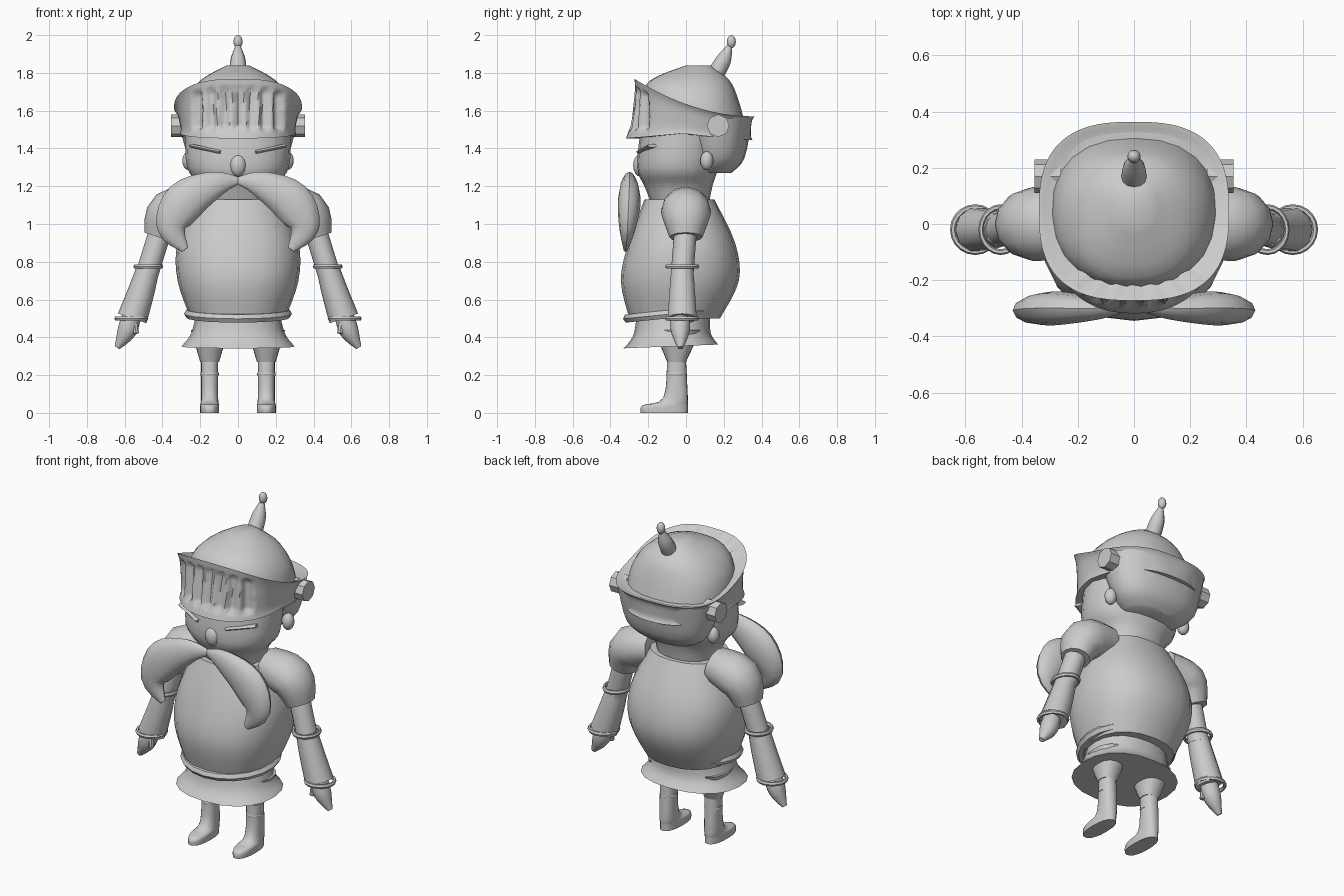
import bpy, bmesh, math
from mathutils import Vector

if "Cube" in bpy.data.objects:
    bpy.data.objects.remove(bpy.data.objects["Cube"], do_unlink=True)

grey = bpy.data.materials.new("plain_grey")
grey.use_nodes = True
grey.diffuse_color = (.6, .6, .6, 1)
grey.node_tree.nodes["Principled BSDF"].inputs["Base Color"].default_value = grey.diffuse_color


def finish(part, name, angle=40):
    """Name, colour and smooth one part."""
    part.name = part.data.name = name
    part.data.materials.append(grey)
    bpy.ops.object.select_all(action='DESELECT')
    part.select_set(True)
    bpy.context.view_layer.objects.active = part
    bpy.ops.object.shade_smooth_by_angle(angle=math.radians(angle))


def skin(name, rings, angle=40):
    """Join closed rings of points into one capped part."""
    bm = bmesh.new()
    loops = [[bm.verts.new(point) for point in ring] for ring in rings]
    for here, above in zip(loops, loops[1:]):
        for i in range(len(here)):
            bm.faces.new((here[i - 1], here[i], above[i], above[i - 1]))
    bm.faces.new(loops[0])
    bm.faces.new(loops[-1])
    bmesh.ops.recalc_face_normals(bm, faces=bm.faces)
    mesh = bpy.data.meshes.new(name)
    bm.to_mesh(mesh)
    bm.free()
    part = bpy.data.objects.new(name, mesh)
    bpy.context.collection.objects.link(part)
    finish(part, name, angle)


def flow(keys, steps=4):
    """Fill in a smooth curve through a few key rows."""
    keys = [Vector(key) for key in keys]
    keys = [keys[0]] + keys + [keys[-1]]
    rows = []
    for before, start, end, after in zip(keys, keys[1:], keys[2:], keys[3:]):
        for step in range(steps):
            t = step / steps
            leave, arrive = (end - before) / 2, (after - start) / 2
            bend = 3 * (end - start) - 2 * leave - arrive
            twist = 2 * (start - end) + leave + arrive
            rows.append(start + t * (leave + t * (bend + t * twist)))
    return rows + [keys[-1]]


def outline(half_width, front, back, sides, power, center=0):
    """Rounded-square outline starting at the front."""
    points = []
    for i in range(sides):
        angle = math.tau * i / sides
        across, along = math.sin(angle), -math.cos(angle)
        x = math.copysign(abs(across) ** (2 / power), across) * half_width
        y = math.copysign(abs(along) ** (2 / power), along) * (back - front) / 2
        points.append((center + x, (front + back) / 2 + y))
    return points


def loft(name, keys, sides=20, power=2.3, center=0, tilt=0):
    """Stack outlines through keys of height, half width, front and back."""
    skin(name, [[(x, y, z + tilt * y) for x, y in outline(width, front, back, sides, power, center)]
                for z, width, front, back in flow(keys)])


def tube(name, keys, side=1, flat=1.0, sides=12, steps=4):
    """Sweep an ellipse through keys of position and radius; flat scales its depth."""
    rows = flow(keys, steps)
    path = [row.xyz for row in rows]
    rings = []
    for i, row in enumerate(rows):
        tangent = (path[min(i + 1, len(path) - 1)] - path[max(i - 1, 0)]).normalized()
        across = Vector((0, 1, 0)).cross(tangent)
        if across.length < .1:
            across = Vector((1, 0, 0))
        across.normalize()
        depth = tangent.cross(across) * flat
        ring = []
        for k in range(sides):
            angle = math.tau * k / sides
            point = path[i] + row.w * (across * math.cos(angle) + depth * math.sin(angle))
            ring.append((point.x * side, point.y, point.z))
        rings.append(ring)
    skin(name, rings)


def ball(name, location, size):
    bpy.ops.mesh.primitive_uv_sphere_add(segments=12, ring_count=8, radius=1,
                                         location=location, scale=size)
    finish(bpy.context.object, name)


def hoop(name, location, size, thickness=.1, tilt=0):
    """Rim or band lying nearly level around a part."""
    bpy.ops.mesh.primitive_torus_add(major_segments=20, minor_segments=6, major_radius=1,
                                     minor_radius=thickness, location=location,
                                     rotation=(tilt, 0, 0))
    bpy.context.object.scale = size
    finish(bpy.context.object, name)


# Body armour, belt and skirt
loft("breastplate", [(.5, .25, -.3, .18), (.7, .32, -.345, .28),
                     (.9, .32, -.305, .26), (1.13, .22, -.22, .15)])
hoop("belt_rim", (0, -.065, .525), (.26, .245, .25), tilt=.1)
loft("skirt", [(.53, .22, -.26, .13), (.42, .25, -.28, .13), (.355, .3, -.33, .17)], tilt=.04)

# Head, helmet dome, neck guard and nose
loft("head", [(1.1, .17, -.18, .12), (1.2, .2, -.22, .14),
              (1.3, .27, -.26, .17), (1.5, .28, -.24, .2)])
loft("helmet_dome", [(1.5, .3, -.2, .32), (1.65, .28, -.23, .28),
                     (1.76, .2, -.19, .23), (1.84, .06, 0, .13)], sides=24)
loft("neck_guard", [(1.27, .17, .05, .24), (1.35, .26, .03, .31), (1.56, .32, -.04, .35)])
ball("nose", (0, -.24, 1.31), (.045, .04, .06))

# Visor: an arched band around the helmet with a fluted front grille
upper = outline(.335, -.27, .36, sides=128, power=2.7)
lower = outline(.305, -.315, .35, sides=128, power=2.3)


def visor_ring(rise, scale):
    ring = []
    for (top_x, top_y), (low_x, low_y) in zip(upper, lower):
        x, y = low_x + (top_x - low_x) * rise, low_y + (top_y - low_y) * rise
        top = 1.57 + .5 * (top_y - .36) ** 2
        bottom = 1.48 - .1 * abs(top_y)
        size = scale
        if .13 < rise < .87 and y < -.1 and abs(x) < .25:
            size -= .05 * (1 + math.cos(math.tau * x / .075))
        ring.append((x * size, y * size, bottom + (top - bottom) * rise))
    return ring


band = [visor_ring(i / 16, .97 + .04 * abs(i / 8 - 1) ** 4) for i in range(17)]
skin("visor", [visor_ring(0, .9)] + band + [visor_ring(.97, .95), visor_ring(.8, .8)], angle=60)

# Finial leaning back on the crown
tube("finial_stem", [(0, .155, 1.79, .045), (0, .2, 1.87, .04), (0, .23, 1.94, .015)])
ball("finial_tip", (0, .24, 1.965), (.024, .024, .035))

for side, label in ((1, "left_"), (-1, "right_")):
    # Face details and visor hinge
    tube(label + "moustache", [(0, -.29, 1.23, .02), (.12, -.3, 1.21, .07), (.28, -.3, 1.12, .11),
                               (.35, -.31, .98, .08), (.28, -.32, .865, .02)], side, flat=.55)
    tube(label + "brow", [(.09, -.24, 1.38, .01), (.25, -.18, 1.415, .01)], side, flat=2.5)
    ball(label + "ear", (.26 * side, .11, 1.335), (.035, .035, .05))
    tube(label + "hinge", [(.26, .17, 1.52, .06), (.355, .17, 1.52, .06)], side, sides=8, steps=1)

    # Arm armour, from the shoulder down to the glove
    tube(label + "shoulder_guard", [(.2, 0, 1.1, .1), (.36, 0, 1.06, .12), (.42, 0, .93, .08)],
         side, flat=1.1)
    tube(label + "upper_arm", [(.4, 0, 1, .06), (.48, -.02, .74, .06)], side)
    tube(label + "forearm_guard", [(.475, -.02, .77, .06), (.51, -.02, .65, .07),
                                   (.56, -.02, .5, .08)], side, sides=10)
    hoop(label + "elbow_rim", (.475 * side, -.02, .775), (.07, .08, .1), thickness=.13)
    hoop(label + "wrist_rim", (.565 * side, -.02, .5), (.08, .08, .1), thickness=.13)
    tube(label + "glove", [(.56, -.03, .52, .05), (.59, -.03, .43, .05), (.64, -.03, .345, .015)],
         side)
    tube(label + "thumb", [(.55, -.05, .5, .02), (.54, -.06, .42, .015)], side, sides=8)

    # Breeches, boot and boot cuff
    loft(label + "breeches", [(.44, .1, -.17, .08), (.27, .05, -.1, 0)], center=.15 * side)
    loft(label + "boot", [(0, .05, -.24, .01), (.04, .05, -.23, .01), (.08, .045, -.12, .01),
                          (.28, .045, -.1, 0)], center=.15 * side)
    hoop(label + "boot_cuff", (.15 * side, -.05, .205), (.045, .05, .1))
